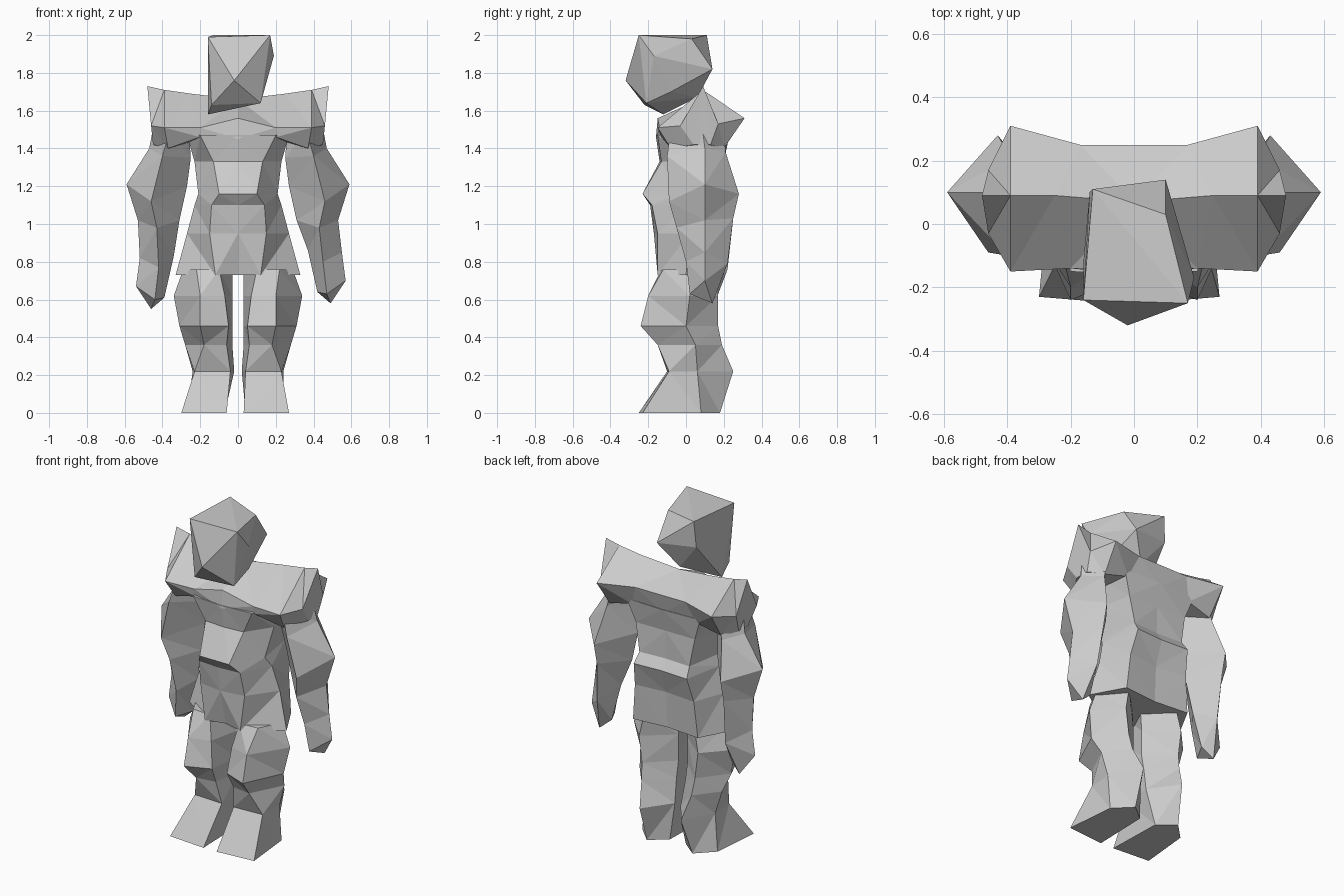
import bpy
import bmesh

# Remove the default cube
default_cube = bpy.data.objects.get("Cube")
if default_cube:
    bpy.data.objects.remove(default_cube, do_unlink=True)

# One plain grey for the whole figure
GREY = (0.6, 0.6, 0.6, 1.0)
stone = bpy.data.materials.new("stone_grey")
stone.use_nodes = True
stone.diffuse_color = GREY
shader = stone.node_tree.nodes["Principled BSDF"]
shader.inputs["Base Color"].default_value = GREY
shader.inputs["Roughness"].default_value = 0.9


def finish(name, bm):
    """Turn a bmesh into a faceted, triangulated object."""
    bmesh.ops.triangulate(bm, faces=bm.faces[:], quad_method='SHORT_EDGE')
    bmesh.ops.recalc_face_normals(bm, faces=bm.faces[:])
    mesh = bpy.data.meshes.new(name)
    bm.to_mesh(mesh)
    bm.free()
    mesh.materials.append(stone)
    obj = bpy.data.objects.new(name, mesh)
    bpy.context.scene.collection.objects.link(obj)
    return obj


def loft(name, rings):
    """Skin a list of equally sized point rings and cap both ends."""
    bm = bmesh.new()
    loops = [[bm.verts.new(point) for point in ring] for ring in rings]
    for lower, upper in zip(loops, loops[1:]):
        count = len(lower)
        for i in range(count):
            j = (i + 1) % count
            bm.faces.new((lower[i], lower[j], upper[j], upper[i]))
    bm.faces.new(loops[0])
    bm.faces.new(loops[-1])
    return finish(name, bm)


def hull(name, points):
    """Wrap a convex faceted block around a few points."""
    bm = bmesh.new()
    for point in points:
        bm.verts.new(point)
    result = bmesh.ops.convex_hull(bm, input=bm.verts[:])
    loose = {v for v in result["geom_interior"] if isinstance(v, bmesh.types.BMVert)}
    bmesh.ops.delete(bm, geom=list(loose), context='VERTS')
    return finish(name, bm)


def mirrored(rings, shift=0.0, drop=0.0, below=0.0):
    """Mirror rings across x; points under a height also move out and down."""
    result = []
    for ring in rings:
        result.append([(-x - (shift if z < below else 0),
                        y,
                        z - (drop if z < below else 0)) for x, y, z in ring])
    return result


def level_rings(levels):
    """Give every point of a ring the height of its level."""
    return [[(x, y, z) for x, y in ring] for z, ring in levels]


# Head: tapered block with a pointed face
hull("head", [
    (-.16, -.24, 1.99), (.17, -.25, 2), (-.13, .11, 2), (.1, .03, 1.98),
    (.1, .14, 1.82), (.19, -.17, 1.89), (-.14, .1, 1.84),
    (-.02, -.32, 1.76), (-.16, -.12, 1.58), (-.14, -.22, 1.63),
    (.12, -.21, 1.64), (.13, -.08, 1.7), (0, .06, 1.67),
])

# Torso and skirt: half outlines from front to back, completed by symmetry
torso_levels = [
    (.73, [(0, -.12), (.12, -.15), (.33, 0), (.22, .2), (0, .18)]),
    (.95, [(0, -.17), (.15, -.15), (.27, .02), (.2, .21), (0, .19)]),
    (1.1, [(0, -.19), (.14, -.18), (.23, 0), (.18, .25), (0, .24)]),
    (1.16, [(0, -.23), (.1, -.23), (.21, -.04), (.17, .21), (0, .2)]),
    (1.33, [(0, -.14), (.13, -.13), (.23, .02), (.2, .2), (0, .2)]),
    (1.47, [(0, -.16), (.2, -.15), (.27, .05), (.25, .22), (0, .23)]),
]
torso_rings = []
for z, half in torso_levels:
    other = [(-x, y) for x, y in reversed(half[1:-1])]
    torso_rings.append([(x, y, z) for x, y in half + other])
loft("torso", torso_rings)

# Shoulder yoke: sections across the body, each running
# top, front, lower front, lower back, back
middle = [[(0, .07, 1.66), (0, -.15, 1.56), (0, -.16, 1.45),
           (0, .22, 1.45), (0, .25, 1.57)]]
side = [
    [(.25, .09, 1.69), (.2, -.14, 1.51), (.2, -.13, 1.46),
     (.22, .21, 1.44), (.17, .25, 1.57)],
    [(.39, .09, 1.71), (.39, -.15, 1.51), (.37, -.08, 1.4),
     (.38, .2, 1.4), (.39, .31, 1.56)],
    [(.48, .09, 1.73), (.46, -.03, 1.52), (.45, .04, 1.42),
     (.45, .13, 1.42), (.46, .17, 1.53)],
]
loft("shoulders", mirrored(side)[::-1] + middle + side)

# Arms: each ring runs outer, front, inner, back
arm = [
    [(.44, .08, 1.56), (.36, -.08, 1.5), (.26, .06, 1.5), (.36, .2, 1.5)],
    [(.47, .1, 1.4), (.4, -.1, 1.36), (.25, .05, 1.35), (.39, .21, 1.38)],
    [(.59, .1, 1.21), (.46, -.09, 1.12), (.27, .08, 1.2), (.43, .28, 1.16)],
    [(.53, .1, 1.02), (.43, -.05, .98), (.31, .08, 1.02), (.43, .25, 1.03)],
    [(.55, .1, .85), (.45, 0, .8), (.37, .1, .86), (.45, .22, .79)],
    [(.57, .1, .7), (.47, .02, .63), (.42, .12, .64), (.49, .14, .58)],
]
loft("left_arm", arm)
loft("right_arm", mirrored(arm, shift=-.03, drop=.03, below=.9))

# Legs: each ring runs outer, front outer, front inner, inner, back
leg = level_rings([
    (.76, [(.29, .02), (.22, -.12), (.1, -.13), (.03, .02), (.17, .16)]),
    (.62, [(.34, .02), (.2, -.2), (.07, -.16), (.03, .03), (.2, .17)]),
    (.46, [(.31, 0), (.2, -.24), (.05, -.18), (.03, .03), (.18, .17)]),
    (.36, [(.28, .05), (.18, -.15), (.06, -.13), (.03, .05), (.17, .19)]),
    (.22, [(.24, .06), (.23, -.09), (.04, -.1), (.02, .08), (.14, .25)]),
    (0, [(.24, .08), (.27, -.23), (.03, -.25), (.04, .1), (.14, .18)]),
])
loft("left_leg", leg)
loft("right_leg", mirrored(leg, shift=.03, below=.1))
